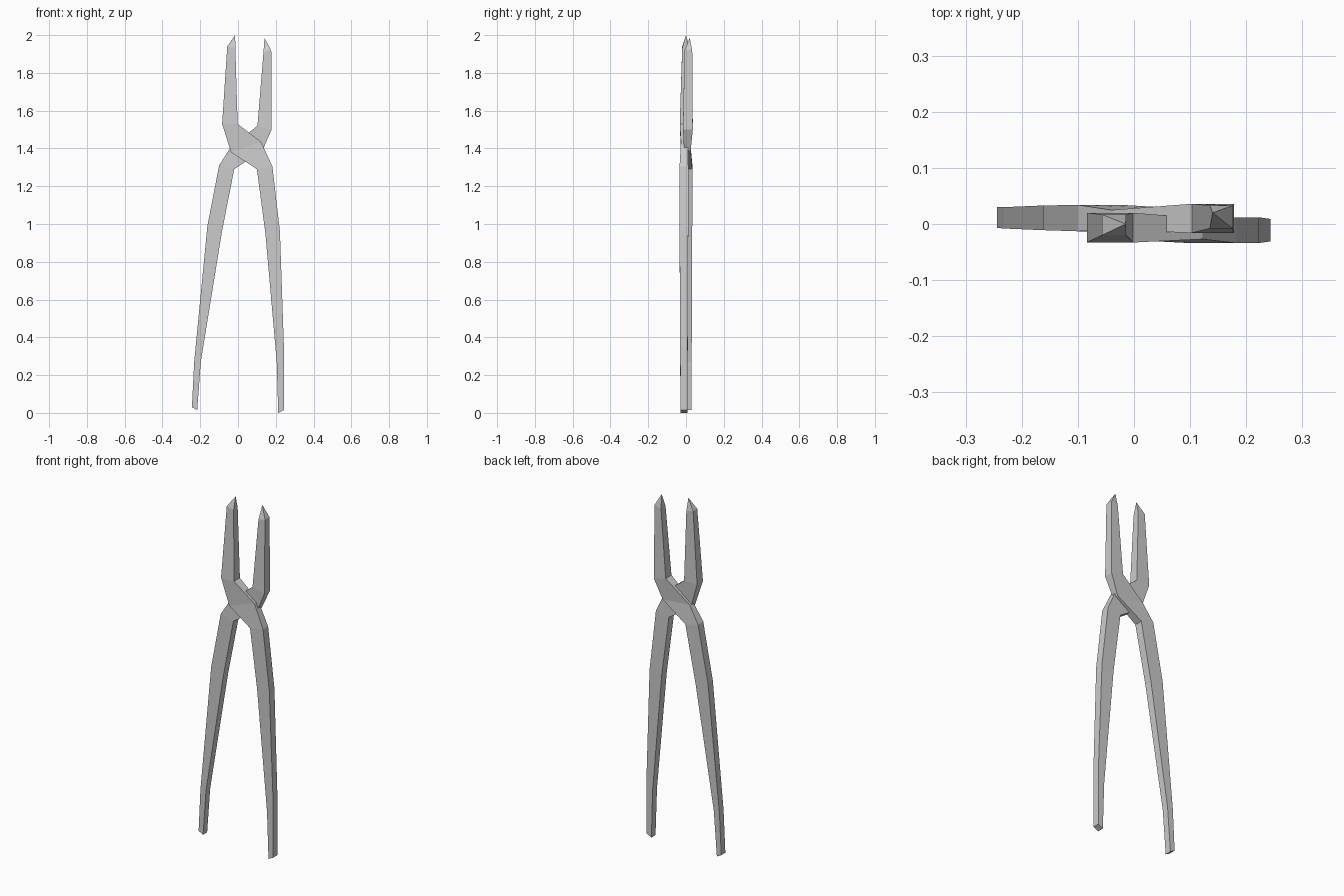
import bpy, bmesh


def arm(name, tip, sections):
    """Loft a four-sided bar from a pointed tip through sections.
    Each section: left (x, z), right (x, z), front y, back y."""
    bm = bmesh.new()
    apex = bm.verts.new(tip)
    rings = []
    for (lx, lz), (rx, rz), front, back in sections:
        corners = [(lx, front, lz), (rx, front, rz), (rx, back, rz), (lx, back, lz)]
        rings.append([bm.verts.new(c) for c in corners])
    for i in range(4):
        j = (i + 1) % 4
        bm.faces.new((apex, rings[0][i], rings[0][j]))
        for a, b in zip(rings, rings[1:]):
            bm.faces.new((a[i], b[i], b[j], a[j]))
    bm.faces.new(rings[-1])
    bmesh.ops.recalc_face_normals(bm, faces=bm.faces)
    mesh = bpy.data.meshes.new(name)
    bm.to_mesh(mesh)
    bm.free()
    obj = bpy.data.objects.new(name, mesh)
    bpy.context.collection.objects.link(obj)
    return obj


# Front arm: left jaw, pivot crossing, right handle
arm("front_arm", (-0.015, 0.0, 2.0), [
    ((-0.057, 1.94), (-0.014, 1.93), -0.02, 0.017),
    ((-0.084, 1.53), (-0.002, 1.53), -0.033, 0.02),
    ((-0.037, 1.38), (0.122, 1.435), -0.027, 0.01),
    ((0.10, 1.29), (0.182, 1.305), -0.034, 0.012),
    ((0.145, 0.95), (0.222, 0.96), -0.034, 0.012),
    ((0.205, 0.27), (0.243, 0.35), -0.031, 0.009),
    ((0.213, 0.0), (0.243, 0.015), -0.029, 0.008),
])

# Rear arm: right jaw, pivot crossing, left handle
arm("rear_arm", (0.14, 0.02, 1.985), [
    ((0.135, 1.91), (0.176, 1.92), -0.008, 0.033),
    ((0.103, 1.52), (0.178, 1.50), -0.016, 0.036),
    ((-0.04, 1.405), (0.13, 1.39), -0.01, 0.025),
    ((-0.10, 1.31), (-0.02, 1.29), -0.013, 0.034),
    ((-0.162, 0.99), (-0.085, 0.96), -0.011, 0.033),
    ((-0.232, 0.27), (-0.197, 0.27), -0.008, 0.03),
    ((-0.244, 0.03), (-0.216, 0.015), -0.007, 0.03),
])
